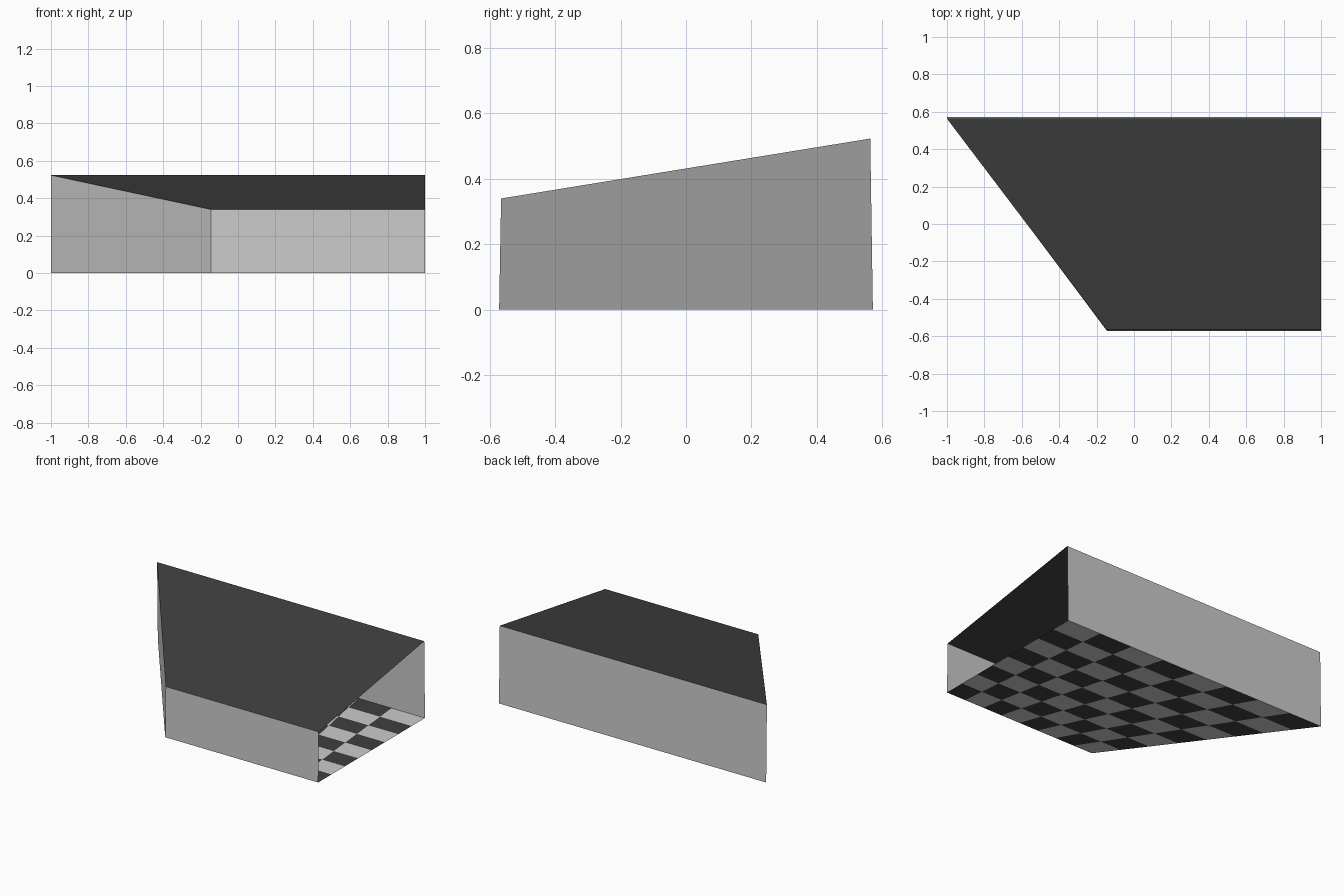
import bpy
from mathutils import Vector

if "Cube" in bpy.data.objects:
    bpy.data.objects.remove(bpy.data.objects["Cube"])

black = bpy.data.materials.new("black")
black.diffuse_color = (0.05, 0.05, 0.05, 1)
black.use_nodes = True
black.node_tree.nodes["Principled BSDF"].inputs["Base Color"].default_value = black.diffuse_color

# Plan corners: floor ring and ceiling ring of the skewed room (right end open)
FL, FR, BR, BL = [Vector(p) for p in
                  ((-0.145, -0.571, 0), (1, -0.571, 0), (1, 0.571, 0), (-1, 0.571, 0))]
TFL, TFR, TBR, TBL = [Vector(p) for p in
                      ((-0.145, -0.565, 0.34), (1, -0.565, 0.34), (1, 0.563, 0.523), (-1, 0.563, 0.523))]


def mesh_object(name, verts, faces, mats=()):
    me = bpy.data.meshes.new(name)
    me.from_pydata(verts, [], faces)
    for m in mats:
        me.materials.append(m)
    ob = bpy.data.objects.new(name, me)
    bpy.context.collection.objects.link(ob)
    return ob


def panel(name, corners, mats=()):
    return mesh_object(name, corners, [(0, 1, 2, 3)], mats)


# Walls, outward facing
panel("front_wall", (FL, FR, TFR, TFL))
panel("back_wall", (BR, BL, TBL, TBR))
panel("slanted_side_wall", (BL, FL, TFL, TBL))

# Sloping black ceiling
panel("ceiling", (TFL, TFR, TBR, TBL), [black])

# Checkered floor: 8 x 8 tiles stretched to fit the trapezoid
N = 8
verts = [FL.lerp(FR, i / N).lerp(BL.lerp(BR, i / N), j / N)
         for j in range(N + 1) for i in range(N + 1)]
tiles = [(i, j) for j in range(N) for i in range(N)]


def tile_face(i, j):
    a = j * (N + 1) + i
    return (a, a + 1, a + N + 2, a + N + 1)


for name, parity, mats in (("floor_light_tiles", 0, []), ("floor_black_tiles", 1, [black])):
    faces = [tile_face(i, j) for i, j in tiles if (i + j) % 2 == parity]
    used = sorted({v for f in faces for v in f})
    index = {v: k for k, v in enumerate(used)}
    mesh_object(name, [verts[v] for v in used],
                [tuple(index[v] for v in f) for f in faces], mats)
